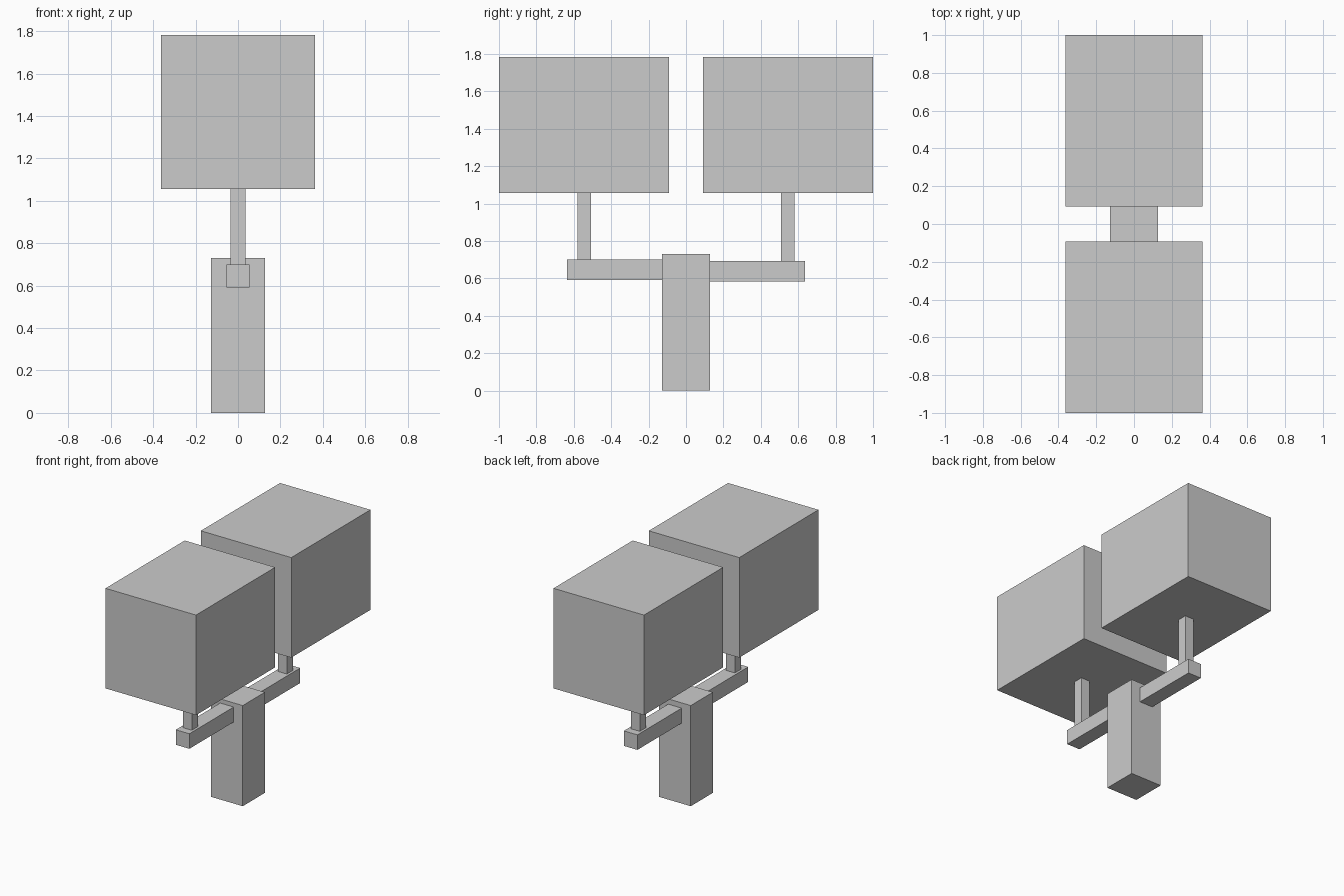
import bpy
import bmesh

if "Cube" in bpy.data.objects:
    bpy.data.objects.remove(bpy.data.objects["Cube"])

U = 0.0363  # base module


def box(name, lo, hi):
    bm = bmesh.new()
    bmesh.ops.create_cube(bm, size=1)
    for v in bm.verts:
        v.co = [(a + b) / 2 + c * (b - a) for a, b, c in zip(lo, hi, v.co)]
    mesh = bpy.data.meshes.new(name)
    bm.to_mesh(mesh)
    bm.free()
    obj = bpy.data.objects.new(name, mesh)
    bpy.context.collection.objects.link(obj)
    return obj


def side_box(name, half_x, y0, y1, z0, z1, side):
    ys = sorted((y0 * side, y1 * side))
    return box(name, (-half_x, ys[0], z0), (half_x, ys[1], z1))


# Central post
P = 3.5 * U
box("post", (-P, -P, 0), (P, P, 0.73))

# Each side: horizontal arm, upright stem and large block (front arm sits slightly higher)
for label, side, arm_top in (("front", -1, 0.70), ("back", 1, 0.692)):
    side_box(label + "_arm", 1.5 * U, P, 0.635, arm_top - 3 * U, arm_top, side)
    side_box(label + "_stem", U, 0.508, 0.581, arm_top, 1.057, side)
    side_box(label + "_block", 10 * U, 0.092, 1.0, 1.057, 1.783, side)
